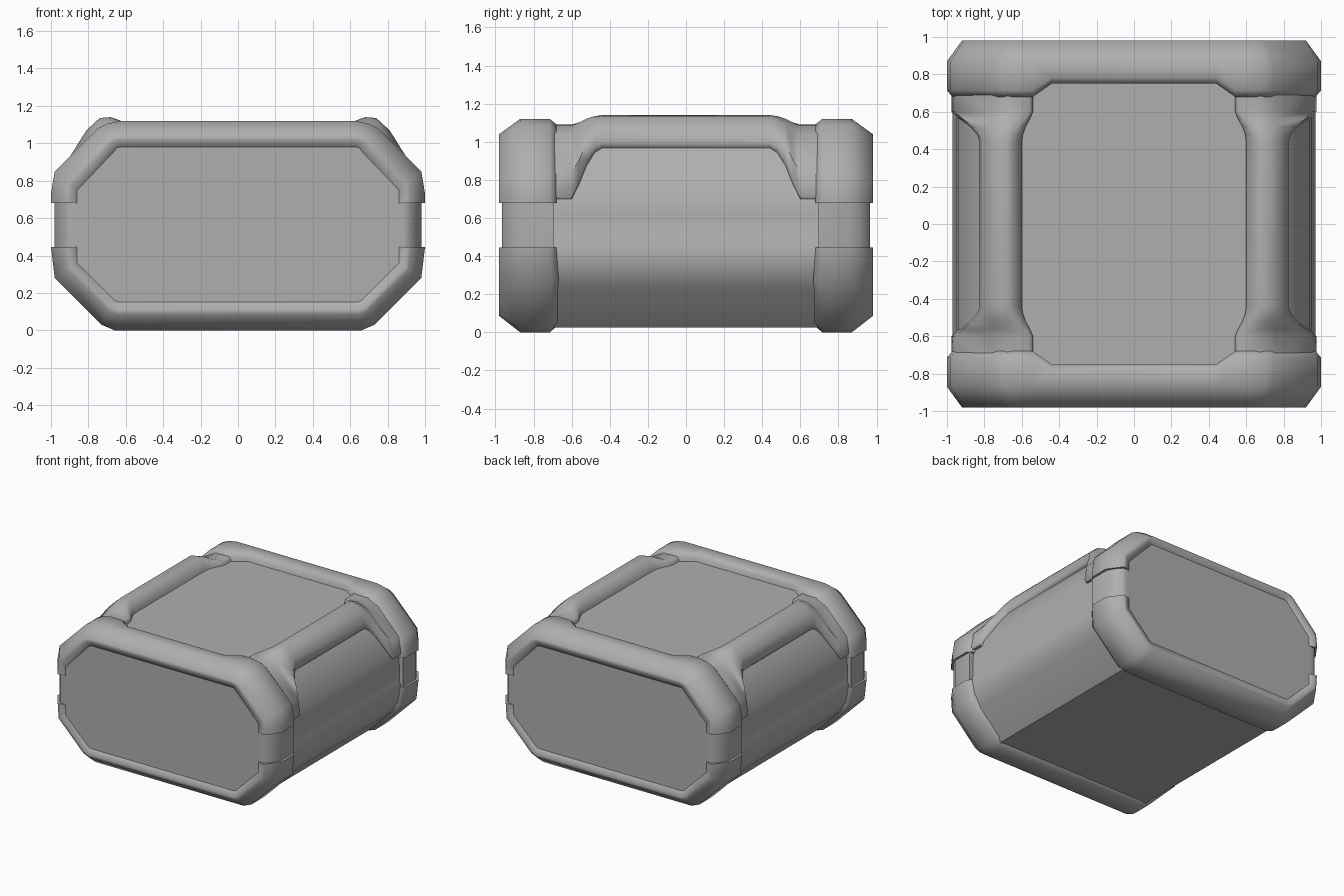
import bpy, bmesh, math

cube = bpy.data.objects.get("Cube")
if cube:
    bpy.data.objects.remove(cube, do_unlink=True)

# Single grey material
grey = bpy.data.materials.new("plain_grey")
grey.use_nodes = True
colour = (0.43, 0.43, 0.43, 1)
grey.diffuse_color = colour
grey.node_tree.nodes["Principled BSDF"].inputs["Base Color"].default_value = colour


def loft(name, rings, angle):
    """Skin a list of closed rings and cap both ends."""
    bm = bmesh.new()
    rows = [[bm.verts.new(p) for p in ring] for ring in rings]
    n = len(rows[0])
    for a, b in zip(rows, rows[1:]):
        for i in range(n):
            j = (i + 1) % n
            bm.faces.new((a[i], a[j], b[j], b[i]))
    bm.faces.new(rows[0])
    bm.faces.new(rows[-1])
    bmesh.ops.recalc_face_normals(bm, faces=bm.faces)
    mesh = bpy.data.meshes.new(name)
    bm.to_mesh(mesh)
    bm.free()
    mesh.materials.append(grey)
    ob = bpy.data.objects.new(name, mesh)
    bpy.context.collection.objects.link(ob)
    bpy.ops.object.select_all(action='DESELECT')
    ob.select_set(True)
    bpy.context.view_layer.objects.active = ob
    bpy.ops.object.shade_smooth_by_angle(angle=math.radians(angle))


def mirrored_outline(half):
    """Complete a right-hand outline with its left-hand twin."""
    return half + [(-x, z) for x, z in reversed(half)]


def mirrored_path(half):
    """Complete a right-hand frame path with its left-hand twin."""
    return half + [(-ox, oz, -ix, iz, back) for ox, oz, ix, iz, back in reversed(half)]


# Main body: one constant outline run front to back
outline = mirrored_outline([(0.69, 0.025), (0.90, 0.235), (0.955, 0.33), (0.97, 0.44),
                            (0.95, 0.485), (0.95, 0.62), (0.94, 0.74), (0.81, 0.97),
                            (0.70, 1.055), (0.60, 1.055)])
loft("main_body", [[(x, y, z) for x, z in outline] for y in (-0.8, 0.8)], 40)

# Frame path stations: outer x, outer z, inner x, inner z, setback of the rear edge
upper = mirrored_path([(1.0, 0.68, 0.86, 0.68, 0), (1.0, 0.73, 0.86, 0.70, 0),
                       (0.98, 0.85, 0.86, 0.75, 0), (0.75, 1.08, 0.66, 0.96, 0),
                       (0.70, 1.105, 0.65, 0.975, 0), (0.62, 1.12, 0.63, 0.98, 0),
                       (0.54, 1.12, 0.54, 0.98, 0), (0.44, 1.12, 0.44, 0.98, 0.07)])
lower = mirrored_path([(1.0, 0.445, 0.86, 0.445, 0), (0.98, 0.28, 0.86, 0.36, -0.01),
                       (0.73, 0.03, 0.66, 0.16, -0.01), (0.66, 0.0, 0.64, 0.15, 0)])


def frame_point(station, t, y, side):
    """t runs from the outer edge (0) to the inner edge (1) of the frame."""
    ox, oz, ix, iz, setback = station
    if y < 0.75:
        y += setback
    return (ox + (ix - ox) * t, side * y, oz + (iz - oz) * t)


# Bumper cross-section and end block levels as (t, y)
bumper = [(0.8, 0.68), (0.2, 0.68), (0, 0.715), (0, 0.87),
          (0.57, 0.98), (0.72, 0.98), (1.0, 0.966), (1.05, 0.95)]
block = [(1.0, 0.78), (0.9, 0.695), (0.13, 0.695), (0.13, 0.86), (0.35, 0.915),
         (0.62, 0.96), (0.8, 0.965), (1.0, 0.965)]

# The end block follows both halves of the frame as one closed loop
whole_frame = upper + lower[::-1]

for label, side in (("front", -1), ("back", 1)):
    for part, path in (("upper", upper), ("lower", lower)):
        loft(f"{label}_{part}_bumper",
             [[frame_point(s, t, y, side) for t, y in bumper] for s in path], 60)
    loft(f"{label}_end_block",
         [[frame_point(s, t, y, side) for s in whole_frame] for t, y in block], 50)

# Top rails flare into wide corner brackets at both ends
bracket = [(0.54, 0.96), (0.54, 1.075), (0.56, 1.09), (0.68, 1.085), (0.76, 1.04),
           (0.955, 0.84), (0.975, 0.72), (0.965, 0.70), (0.88, 0.70)]
rail = [(0.60, 0.96), (0.60, 1.075), (0.65, 1.13), (0.68, 1.14), (0.74, 1.135),
        (0.81, 1.07), (0.825, 1.0), (0.82, 0.97), (0.74, 0.95)]
stations = [(0.72, 0), (0.60, 0), (0.565, 0.25), (0.52, 0.66), (0.48, 0.9), (0.44, 1)]
stations = [(-y, k) for y, k in stations] + stations[::-1]

for label, side in (("left", 1), ("right", -1)):
    loft(f"{label}_top_rail",
         [[(side * (b[0] + (r[0] - b[0]) * k), y, b[1] + (r[1] - b[1]) * k)
           for b, r in zip(bracket, rail)] for y, k in stations], 60)
